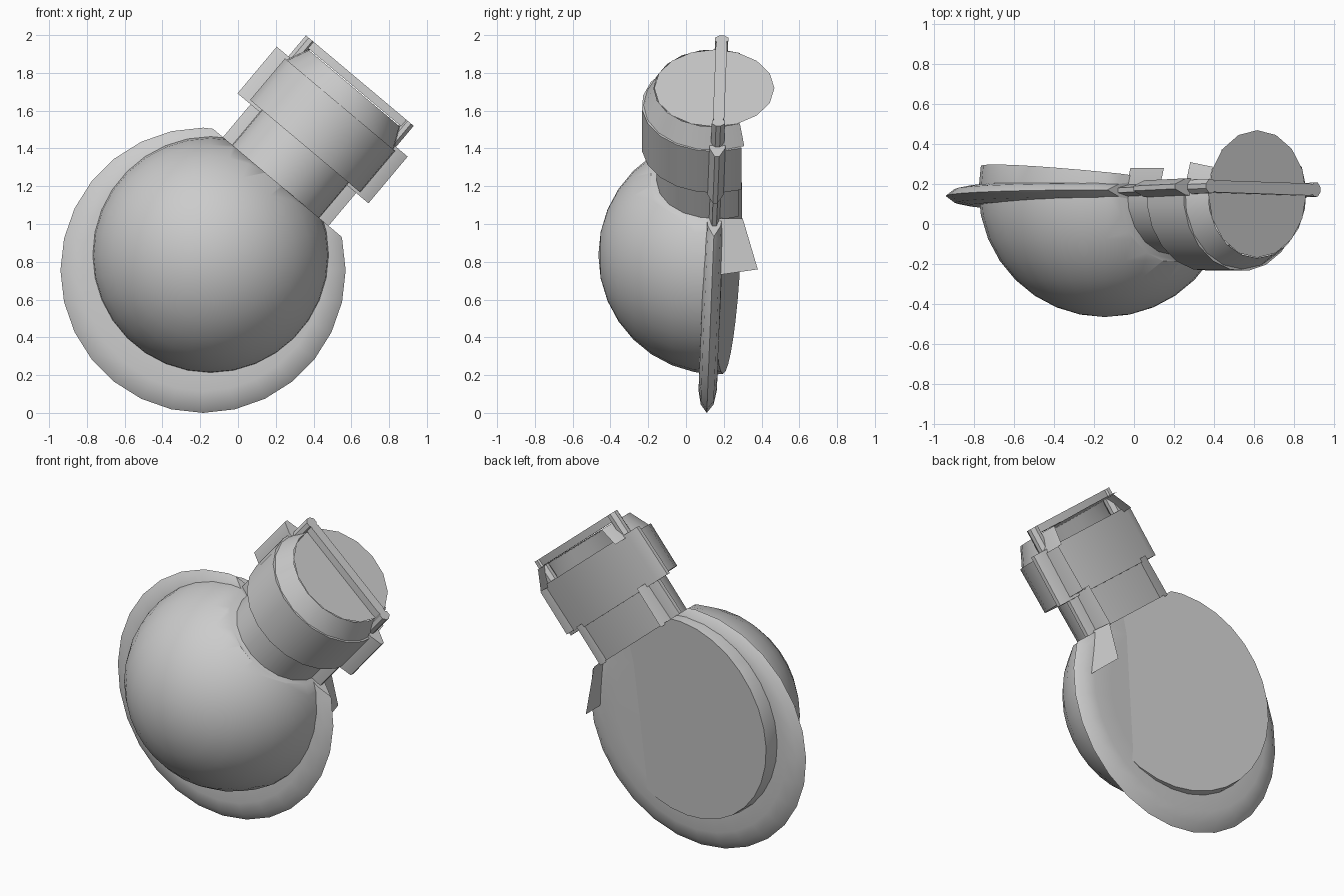
import bpy, bmesh, math
from mathutils import Vector, Matrix

if "Cube" in bpy.data.objects:
    bpy.data.objects.remove(bpy.data.objects["Cube"])

# Tilted flask frame: s runs up the neck, t across it, y is depth
C = Vector((0.2, 0, 1.225))
U = Vector((0.643, 0, 0.766))
V = Vector((0.766, 0, -0.643))
YC = 0.15


def P(s, t, y):
    return C + U * s + V * t + Vector((0, y, 0))


def mid_y(p):
    return 0.11 + 0.04 * p.z


def finish(name, bm, angle=35, fix=True):
    bmesh.ops.remove_doubles(bm, verts=bm.verts, dist=1e-5)
    if fix:
        bmesh.ops.recalc_face_normals(bm, faces=bm.faces)
    me = bpy.data.meshes.new(name)
    bm.to_mesh(me)
    bm.free()
    ob = bpy.data.objects.new(name, me)
    bpy.context.collection.objects.link(ob)
    bpy.ops.object.select_all(action='DESELECT')
    ob.select_set(True)
    bpy.context.view_layer.objects.active = ob
    bpy.ops.object.shade_smooth_by_angle(angle=math.radians(angle))
    return ob


def cut(bm, co, no):
    geom = bm.verts[:] + bm.edges[:] + bm.faces[:]
    r = bmesh.ops.bisect_plane(bm, geom=geom, plane_co=co, plane_no=no, clear_outer=True)
    edges = [e for e in r['geom_cut'] if isinstance(e, bmesh.types.BMEdge)]
    bmesh.ops.edgeloop_fill(bm, edges=edges)


def skin(bm, rings, closed=False):
    for a, b in zip(rings, rings[1:]):
        n = len(a)
        for i in range(n if closed else n - 1):
            j = (i + 1) % n
            bm.faces.new((a[i], a[j], b[j], b[i]))


def half_turn(name, profile, a0=-25, a1=205, steps=12):
    """Front half of a turned part, carried one facet past the back plate."""
    bm = bmesh.new()
    rings = []
    for r, s in profile:
        ring = []
        for i in range(steps + 1):
            a = math.radians(a0 + (a1 - a0) * i / steps)
            ring.append(bm.verts.new(P(s, r * math.cos(a), YC - r * math.sin(a))))
        rings.append(ring)
    skin(bm, rings)
    return finish(name, bm)


def plate(name, s0, s1, t0, t1, thick, edge=0.012):
    """Flat outline plate with thinned long sides."""
    bm = bmesh.new()
    m = min(0.07, (t1 - t0) * 0.3)
    section = [(t0, edge), (t0 + m, thick), (t1 - m, thick), (t1, edge),
               (t1, -edge), (t1 - m, -thick), (t0 + m, -thick), (t0, -edge)]
    rings = []
    for s in (s0, s1):
        ring = []
        for t, h in section:
            p = P(s, t, 0)
            p.y = mid_y(p) + h
            ring.append(bm.verts.new(p))
        rings.append(ring)
    skin(bm, rings, True)
    for ring in rings:
        bm.faces.new(ring)
    return finish(name, bm)


# Round body, cut at the neck and along a slightly tilted back
bm = bmesh.new()
center = Vector((-0.145, YC + 0.017, 0.835))
bmesh.ops.create_uvsphere(bm, u_segments=32, v_segments=16, radius=0.631,
                          matrix=Matrix.Translation(center) @ Matrix.Rotation(math.pi / 2, 4, 'X'))
cut(bm, C, U)
cut(bm, Vector((-0.145, 0.228, 0.835)), Vector((0.1, 1, -0.05)).normalized())
finish("body", bm)

# Lens-shaped rim around the body
bm = bmesh.new()
rings = []
for r, h in ((0.52, 0.05), (0.64, 0.048), (0.71, 0.034), (0.755, 0.0),
             (0.71, -0.034), (0.64, -0.048), (0.52, -0.05)):
    ring = []
    for i in range(28):
        a = 2 * math.pi * i / 28
        p = Vector((-0.185 + r * math.cos(a), 0, 0.755 + r * math.sin(a)))
        p.y = mid_y(p) + h
        ring.append(bm.verts.new(p))
    rings.append(ring)
skin(bm, rings, True)
bm.faces.new(rings[0])
bm.faces.new(rings[-1])
cut(bm, C, U)
finish("body_rim", bm)

# Neck, collar and lip
half_turn("neck", [(0.305, -0.01), (0.305, 0.25)])
half_turn("collar", [(0.30, 0.243), (0.385, 0.243), (0.385, 0.53), (0.36, 0.53)], a0=-22, a1=190)
half_turn("lip", [(0.375, 0.53), (0.32, 0.645)])

# Mouth disc, a full circle
bm = bmesh.new()
hub = bm.verts.new(P(0.645, 0, YC))
ring = [bm.verts.new(P(0.645, 0.318 * math.cos(i * math.pi / 8), YC - 0.318 * math.sin(i * math.pi / 8)))
        for i in range(16)]
for i in range(16):
    bm.faces.new((hub, ring[i], ring[(i + 1) % 16]))
finish("mouth_disc", bm)

# Outline plates behind neck, collar and lip
plate("neck_plate", -0.01, 0.227, -0.365, 0.365, 0.03)
plate("collar_plate", 0.227, 0.55, -0.455, 0.45, 0.042)
plate("lip_plate_left", 0.55, 0.695, -0.375, -0.31, 0.035)
plate("lip_plate_right", 0.55, 0.695, 0.31, 0.37, 0.035)
plate("lip_plate_top", 0.65, 0.695, -0.375, 0.37, 0.03)

# Loose flap of body surface beside the neck
bm = bmesh.new()
bm.faces.new([bm.verts.new(p) for p in ((0.475, 0.17, 0.73), (0.436, 0.38, 0.76),
                                        (0.435, 0.30, 1.03), (0.45, 0.17, 1.03))])
finish("body_flap", bm, fix=False)
